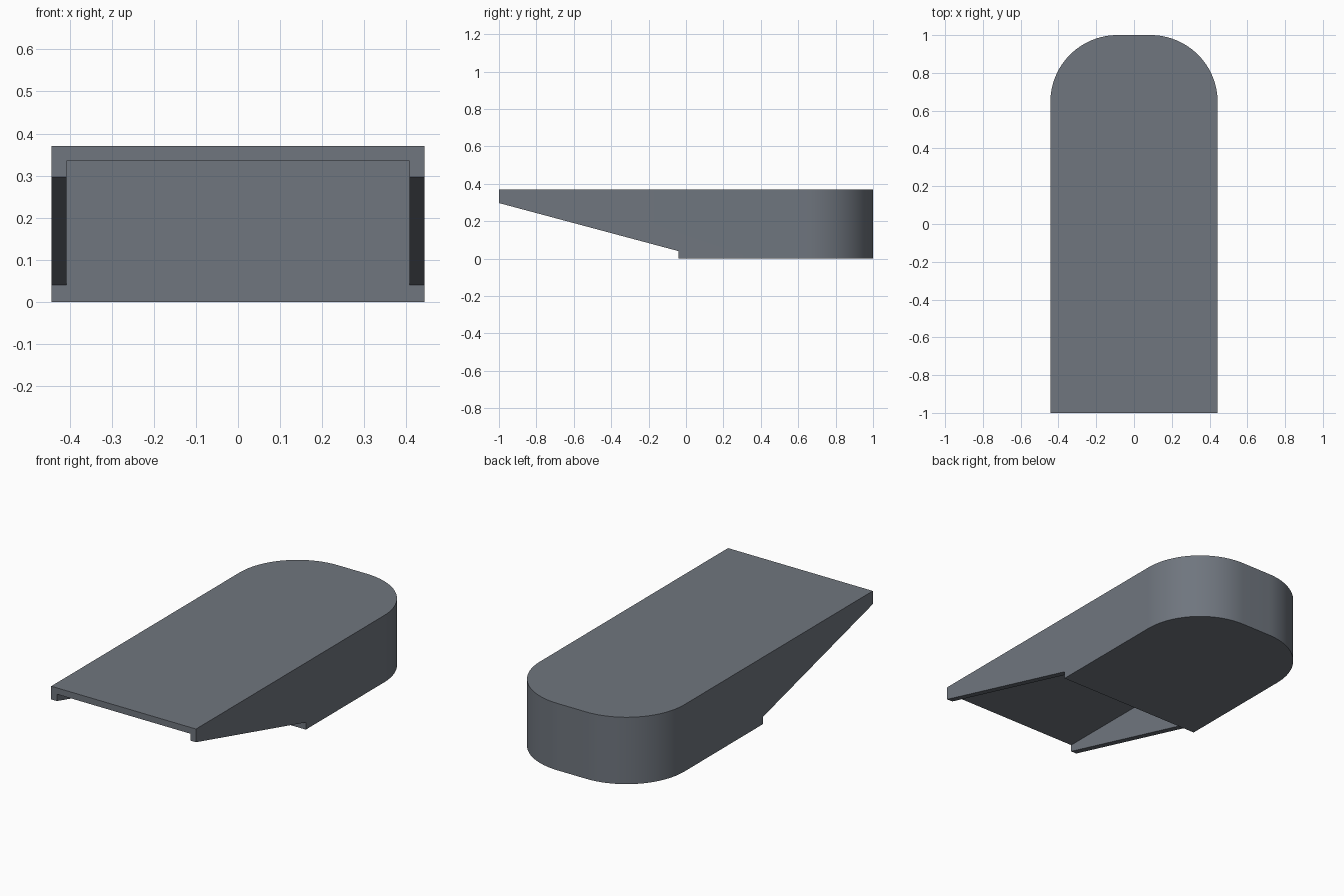
import bpy, bmesh, math
from mathutils import Vector

if "Cube" in bpy.data.objects:
    bpy.data.objects.remove(bpy.data.objects["Cube"])

W, R, H = 0.443, 0.355, 0.37   # half width, rear corner radius, height
STEP_Y = -0.04                 # front face of the solid rear block


def prism(name, points, direction):
    """Extrude a closed outline into a solid."""
    bm = bmesh.new()
    face = bm.faces.new([bm.verts.new(p) for p in points])
    new = bmesh.ops.extrude_face_region(bm, geom=[face])["geom"]
    bmesh.ops.translate(bm, vec=Vector(direction),
                        verts=[v for v in new if isinstance(v, bmesh.types.BMVert)])
    bmesh.ops.recalc_face_normals(bm, faces=bm.faces)
    me = bpy.data.meshes.new(name)
    bm.to_mesh(me)
    bm.free()
    ob = bpy.data.objects.new(name, me)
    bpy.context.collection.objects.link(ob)
    return ob


def cut(target, cutter):
    """Subtract the cutter and remove it."""
    mod = target.modifiers.new("cut", "BOOLEAN")
    mod.operation, mod.solver, mod.object = "DIFFERENCE", "EXACT", cutter
    bpy.context.view_layer.objects.active = target
    bpy.ops.object.modifier_apply(modifier=mod.name)
    bpy.data.objects.remove(cutter)


# Main body: plan outline with a square front and rounded rear corners
N = 24
arc = [(W - R + R * math.cos(math.pi / 2 * i / N),
        1 - R + R * math.sin(math.pi / 2 * i / N)) for i in range(N + 1)]
right = [(W, -1)] + arc
plan = right + [(-x, y) for x, y in reversed(right)]
body = prism("housing", [(x, y, 0) for x, y in plan], (0, 0, H))

# Sloping underside of the side walls, ending in a small step
slope = (0.04 - 0.297) / (STEP_Y + 1)
side = [(-1.1, -0.1), (STEP_Y, -0.1), (STEP_Y, 0.04), (-1.1, 0.297 - 0.1 * slope)]
cut(body, prism("slope_cutter", [(-0.6, y, z) for y, z in side], (1.2, 0, 0)))

# Open channel between the side walls, under the thin roof
C = 0.408
channel = [(-C, -0.1), (C, -0.1), (C, 0.335), (-C, 0.335)]
cut(body, prism("channel_cutter", [(x, -1.1, z) for x, z in channel],
                (0, STEP_Y + 1.1, 0)))

# Dark slate colour
slate = bpy.data.materials.new("slate")
slate.diffuse_color = (0.16, 0.18, 0.21, 1)
slate.use_nodes = True
slate.node_tree.nodes["Principled BSDF"].inputs["Base Color"].default_value = slate.diffuse_color
body.data.materials.clear()
body.data.materials.append(slate)

# Smooth the rounded rear, keep edges crisp
bpy.ops.object.select_all(action="DESELECT")
body.select_set(True)
bpy.context.view_layer.objects.active = body
bpy.ops.object.shade_smooth_by_angle(angle=math.radians(30))
